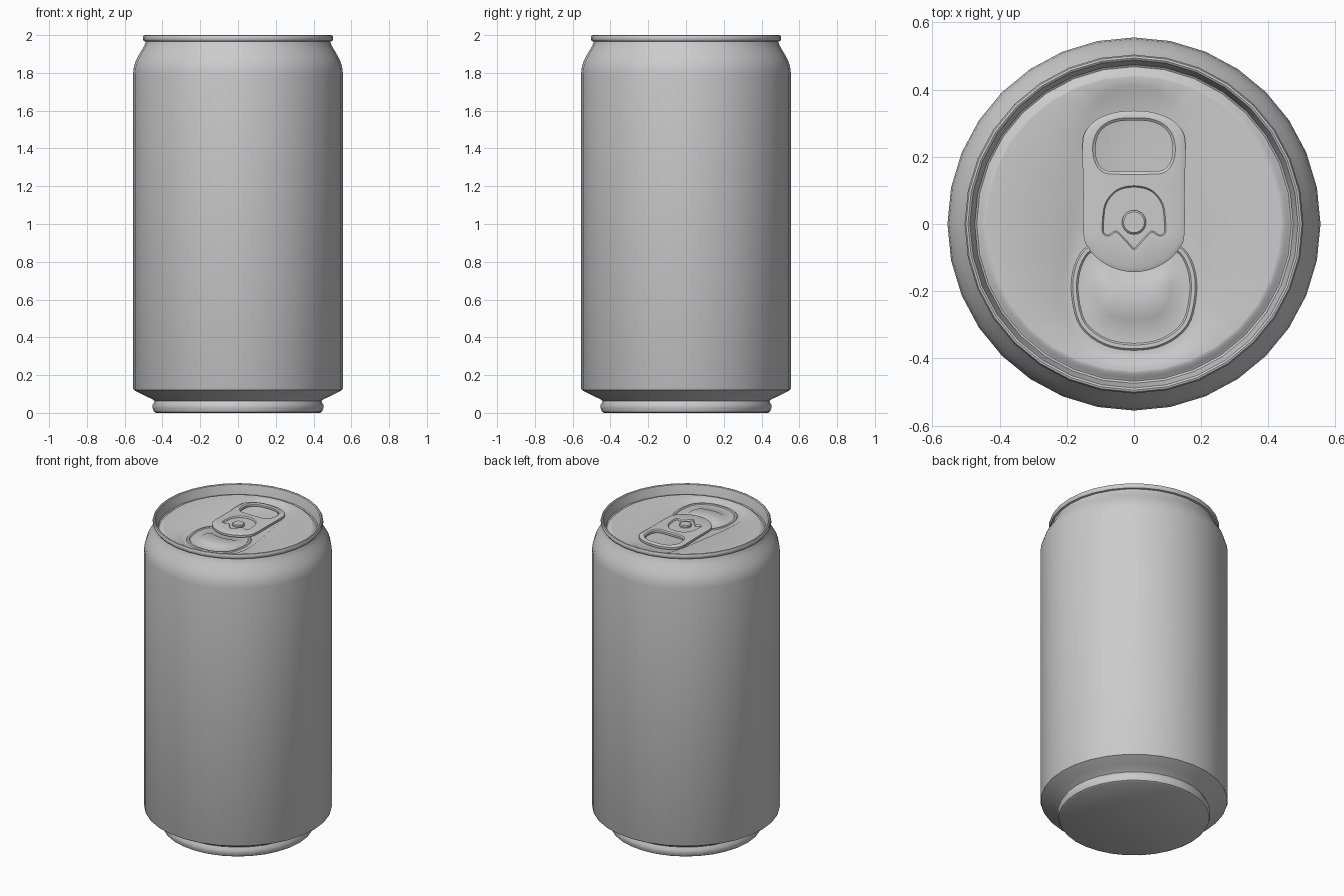
import bpy, bmesh, math
from mathutils import Vector

if "Cube" in bpy.data.objects:
    bpy.data.objects.remove(bpy.data.objects["Cube"])

SEG = 32


def finish(name, bm, angle=35, up=False):
    bmesh.ops.remove_doubles(bm, verts=bm.verts, dist=1e-5)
    bmesh.ops.recalc_face_normals(bm, faces=bm.faces)
    if up and sum(f.normal.z * f.calc_area() for f in bm.faces) < 0:
        bmesh.ops.reverse_faces(bm, faces=bm.faces)
    me = bpy.data.meshes.new(name)
    bm.to_mesh(me)
    bm.free()
    ob = bpy.data.objects.new(name, me)
    bpy.context.collection.objects.link(ob)
    bpy.ops.object.select_all(action='DESELECT')
    bpy.context.view_layer.objects.active = ob
    ob.select_set(True)
    bpy.ops.object.shade_smooth_by_angle(angle=math.radians(angle))
    return ob


def lathe(name, profile, seg=SEG, angle=35):
    bm = bmesh.new()
    vs = [bm.verts.new((r, 0, z)) for r, z in profile]
    es = [bm.edges.new(p) for p in zip(vs, vs[1:])]
    bmesh.ops.spin(bm, geom=vs + es, axis=(0, 0, 1), cent=(0, 0, 0),
                   angle=2 * math.pi, steps=seg, use_duplicate=False)
    return finish(name, bm, angle)


def outline(half, sub=4):
    """Mirror a half outline (top to bottom, x >= 0) and smooth it into a closed loop."""
    pts = [Vector(p) for p in half]
    pts += [Vector((-p.x, p.y)) for p in reversed(pts) if p.x > 1e-6]
    n, out = len(pts), []
    for i in range(n):
        a, b, c, d = (pts[(i + k) % n] for k in (-1, 0, 1, 2))
        for s in range(sub):
            t = s / sub
            out.append(0.5 * (2 * b + (c - a) * t + (2 * a - 5 * b + 4 * c - d) * t * t
                              + (3 * b - a - 3 * c + d) * t ** 3))
    return out


def inset(loop, d):
    """Move a clockwise loop inwards by d."""
    n, out = len(loop), []
    for i, p in enumerate(loop):
        t = (loop[(i + 1) % n] - loop[i - 1]).normalized()
        out.append(p + Vector((t.y, -t.x)) * d)
    return out


def ring(bm, loop, z):
    return [bm.verts.new((p.x, p.y, z)) for p in loop]


def bridge(bm, a, b):
    n = len(a)
    for i in range(n):
        j = (i + 1) % n
        bm.faces.new((a[i], a[j], b[j], b[i]))


def fill(bm, *rings):
    edges = []
    for r in rings:
        for i in range(len(r)):
            pair = (r[i - 1], r[i])
            edges.append(bm.edges.get(pair) or bm.edges.new(pair))
    bmesh.ops.triangle_fill(bm, edges=edges, use_beauty=True, normal=(0, 0, 1))


# Can wall: flat base, foot, body, shoulder, rolled rim and countersink
lathe("can_body", [
    (0, 0), (0.435, 0), (0.445, 0.006), (0.452, 0.025), (0.452, 0.042), (0.445, 0.055),
    (0.442, 0.064), (0.455, 0.073), (0.49, 0.09), (0.535, 0.112), (0.551, 0.121),
    (0.555, 0.13), (0.555, 1.80), (0.551, 1.833), (0.54, 1.866), (0.522, 1.9),
    (0.504, 1.93), (0.494, 1.95), (0.489, 1.966), (0.499, 1.969), (0.504, 1.977),
    (0.504, 1.99), (0.5, 1.998), (0.494, 2.0), (0.488, 1.996), (0.485, 1.985),
    (0.474, 1.938), (0.468, 1.934), (0.46, 1.938), (0.45, 1.948), (0.44, 1.95)])

# Lid panel with a pear-shaped recess, pour opening bead and raised bean
recess = outline([(0, .412), (.07, .40), (.125, .36), (.158, .26), (.185, .1), (.215, -.08),
                  (.225, -.2), (.21, -.3), (.155, -.375), (.08, -.408), (0, -.415)])
opening = outline([(0, -.05), (.09, -.05), (.15, -.075), (.182, -.14), (.185, -.22),
                   (.16, -.305), (.09, -.36), (0, -.376)])
bean = outline([(0, -.165), (.05, -.16), (.09, -.15), (.112, -.175), (.11, -.23),
                (.08, -.275), (0, -.29)])
LID, FLOOR = 1.95, 1.938
bm = bmesh.new()
circle = [Vector((.44 * math.cos(a), .44 * math.sin(a)))
          for a in (2 * math.pi * i / SEG for i in range(SEG))]
r0, r1 = ring(bm, recess, LID), ring(bm, inset(recess, .018), FLOOR)
fill(bm, ring(bm, circle, LID), r0)
bridge(bm, r0, r1)
o = [ring(bm, inset(opening, d), FLOOR + h) for d, h in ((0, 0), (.005, .005), (.016, .005), (.021, 0))]
fill(bm, r1, o[0])
for a, b in zip(o, o[1:]):
    bridge(bm, a, b)
b0, b1 = ring(bm, bean, FLOOR), ring(bm, inset(bean, .006), FLOOR + .004)
fill(bm, o[3], b0)
bridge(bm, b0, b1)
fill(bm, b1)
finish("lid_panel", bm, 35, up=True)

# Pull tab with finger hole and a sunken tongue around the rivet
tab = outline([(0, .337), (.06, .331), (.115, .308), (.147, .27), (.153, .22), (.151, .1),
               (.15, -.03), (.137, -.07), (.1, -.11), (.05, -.135), (0, -.143)])
finger = outline([(0, .308), (.06, .302), (.1, .275), (.115, .23), (.108, .185),
                  (.085, .16), (.04, .156), (0, .156)])
tongue = outline([(0, .11), (.05, .098), (.082, .06), (.09, .01), (.09, -.025), (.075, -.032),
                  (.055, -.02), (.04, -.03), (.012, -.06), (0, -.072)], 3)
BOT, TOP = 1.946, 1.966
bm = bmesh.new()
tops, bottoms = [], []
for loop, d in ((tab, .013), (finger, -.008), (tongue, -.004)):
    low, mid, top = ring(bm, loop, BOT), ring(bm, loop, TOP - .006), ring(bm, inset(loop, d), TOP)
    bridge(bm, low, mid)
    bridge(bm, mid, top)
    tops.append(top)
    bottoms.append(low)
fill(bm, *tops)
fill(bm, *bottoms)
finish("pull_tab", bm, 30)

bm = bmesh.new()
fill(bm, ring(bm, tongue, TOP - .01))
finish("tab_tongue", bm, 30, up=True)

# Rivet holding the tab
lathe("rivet", [(.036, FLOOR), (.036, 1.965), (.031, 1.97), (0, 1.97)], 20).location.y = .005
